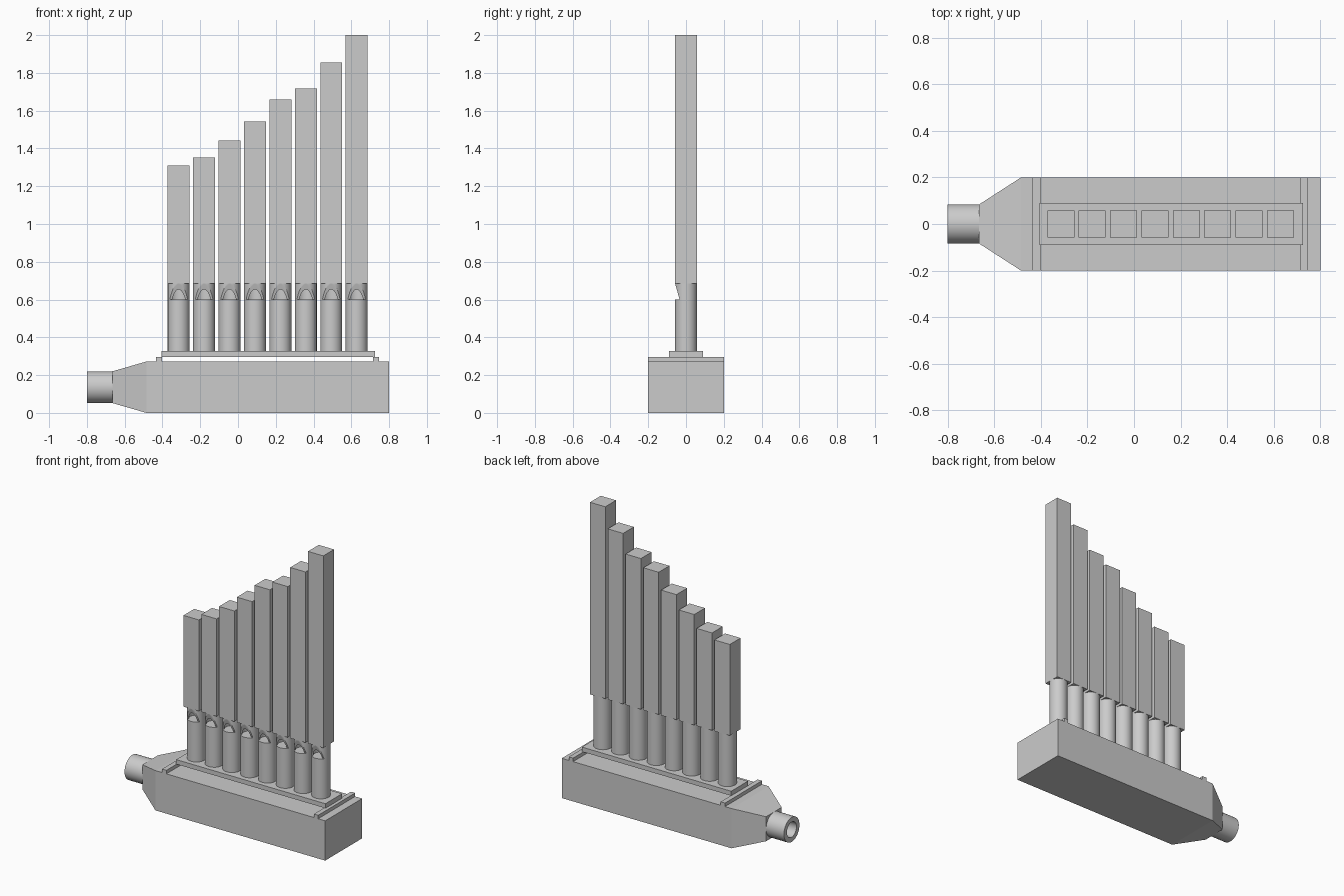
import bpy, bmesh, math

if "Cube" in bpy.data.objects:
    bpy.data.objects.remove(bpy.data.objects["Cube"])

grey = bpy.data.materials.new("plain_grey")
grey.diffuse_color = (0.6, 0.6, 0.6, 1)
grey.use_nodes = True
grey.node_tree.nodes["Principled BSDF"].inputs["Base Color"].default_value = grey.diffuse_color


def make(name, bm):
    bmesh.ops.recalc_face_normals(bm, faces=bm.faces[:])
    me = bpy.data.meshes.new(name)
    bm.to_mesh(me)
    bm.free()
    me.materials.append(grey)
    ob = bpy.data.objects.new(name, me)
    bpy.context.collection.objects.link(ob)
    return ob


def loft(name, rings, closed=False):
    """Skin equal-length rings; cap the ends, or join last ring to first."""
    bm = bmesh.new()
    vs = [[bm.verts.new(p) for p in r] for r in rings]
    n = len(vs[0])
    pairs = list(zip(vs, vs[1:])) + ([(vs[-1], vs[0])] if closed else [])
    for a, b in pairs:
        for i in range(n):
            j = (i + 1) % n
            bm.faces.new((a[i], a[j], b[j], b[i]))
    if not closed:
        bm.faces.new(vs[0])
        bm.faces.new(vs[-1])
    return make(name, bm)


def box(name, x0, x1, y0, y1, z0, z1):
    return loft(name, [[(x0, y0, z), (x1, y0, z), (x1, y1, z), (x0, y1, z)] for z in (z0, z1)])


def circle(r, n=48):
    return [(r * math.cos(2 * math.pi * i / n), r * math.sin(2 * math.pi * i / n)) for i in range(n)]


def cylinder(name, r, z0, z1):
    return loft(name, [[(x, y, z) for x, y in circle(r)] for z in (z0, z1)])


def smooth(ob):
    bpy.ops.object.select_all(action='DESELECT')
    ob.select_set(True)
    bpy.context.view_layer.objects.active = ob
    bpy.ops.object.shade_smooth_by_angle(angle=math.radians(30))


# Wind chest: a block tapering towards the inlet on the left
MID = 0.136
sections = [(-0.665, 0.084, 0.084), (-0.485, 0.2, MID), (0.8, 0.2, MID)]
loft("wind_chest", [[(x, -w, MID - h), (x, w, MID - h), (x, w, MID + h), (x, -w, MID + h)]
                    for x, w, h in sections])

# Hollow inlet tube
inlet = loft("inlet_tube", [[(x, a, MID + b) for a, b in circle(r)] for x, r in
                            [(-0.66, 0.084), (-0.8, 0.084), (-0.8, 0.052), (-0.66, 0.052)]], closed=True)
smooth(inlet)

# Two cross bars carrying the pipe board
box("left_bar", -0.435, -0.402, -0.2, 0.2, 0.265, 0.296)
box("right_bar", 0.715, 0.747, -0.2, 0.2, 0.265, 0.296)
box("pipe_board", -0.405, 0.725, -0.09, 0.09, 0.296, 0.327)

# Round pipe foot with a slanted mouth opening into a bore
R, MOUTH, TOP = 0.058, 0.6, 0.686
foot = cylinder("pipe_foot", R, 0.32, TOP)
bore = cylinder("bore_cutter", 0.049, MOUTH - 0.002, TOP + 0.05)
slope = (R - 0.034) / (TOP - MOUTH)
wedge = loft("mouth_cutter", [[(x, -0.034, MOUTH), (x, -0.1, MOUTH),
                               (x, -0.1, MOUTH + (0.1 - 0.034) / slope)] for x in (-0.1, 0.1)])
for cutter in (bore, wedge):
    cutter.hide_render = True
    mod = foot.modifiers.new("cut", 'BOOLEAN')
    mod.operation = 'DIFFERENCE'
    mod.solver = 'EXACT'
    mod.object = cutter
bpy.context.view_layer.objects.active = foot
for mod in list(foot.modifiers):
    bpy.ops.object.modifier_apply(modifier=mod.name)
for cutter in (bore, wedge):
    bpy.data.objects.remove(cutter)
smooth(foot)

# Eight pipes: shared foot, square body of rising height
heights = [1.31, 1.353, 1.443, 1.543, 1.66, 1.718, 1.854, 2.0]
for i, h in enumerate(heights):
    x = -0.314 + 0.1346 * i
    ob = foot
    if i:
        ob = bpy.data.objects.new("pipe_foot_%d" % (i + 1), foot.data)
        bpy.context.collection.objects.link(ob)
    ob.location.x = x
    box("pipe_body_%d" % (i + 1), x - R, x + R, -R, R, TOP, h)
